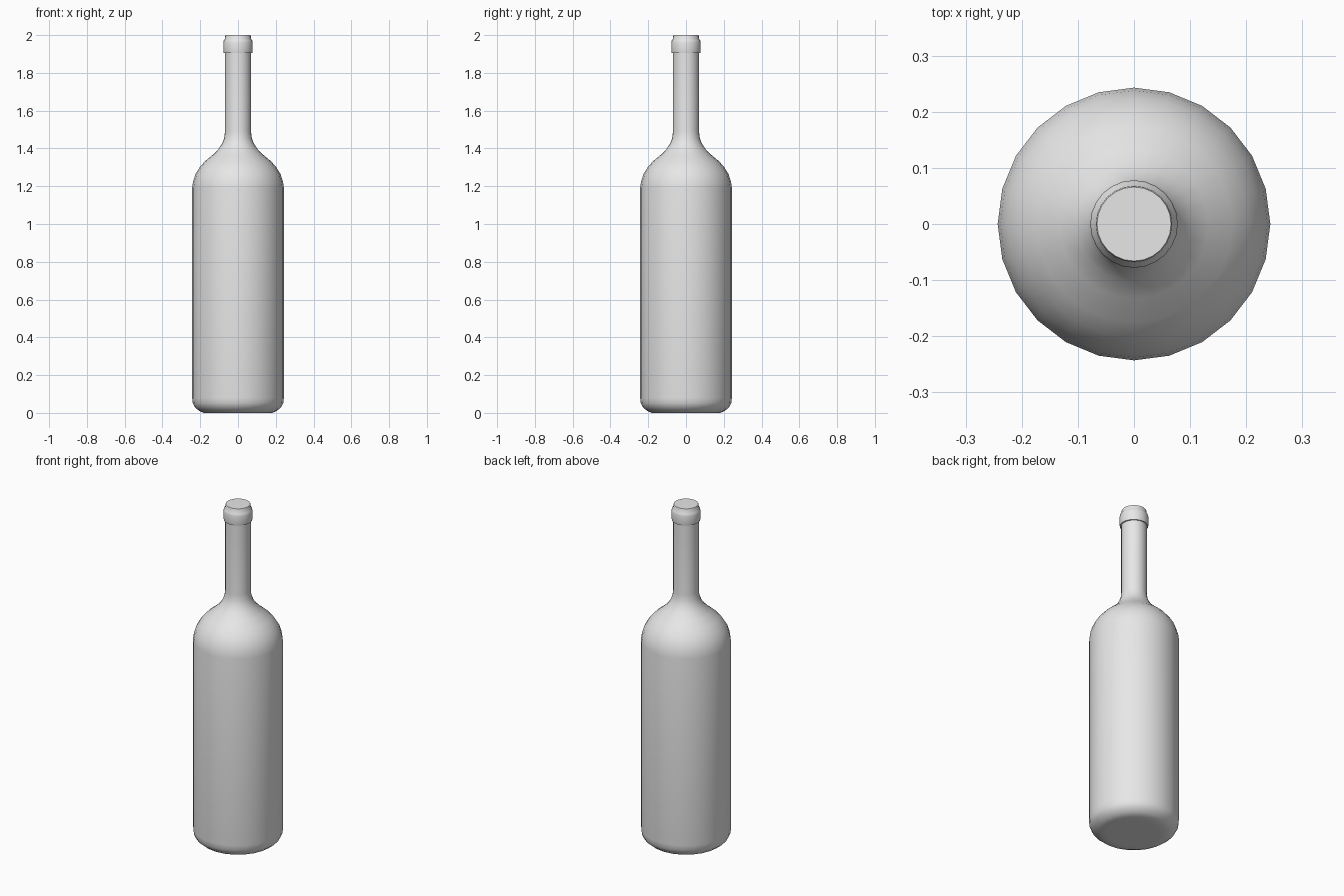
import bpy
import bmesh
import math

cube = bpy.data.objects.get("Cube")
if cube:
    bpy.data.objects.remove(cube, do_unlink=True)

SIDES = 24

glass = bpy.data.materials.new("plain_grey")
glass.use_nodes = True
grey = (0.8, 0.8, 0.8, 1)
glass.diffuse_color = grey
glass.node_tree.nodes["Principled BSDF"].inputs["Base Color"].default_value = grey


def lathe(name, profile):
    """Spin a (radius, height) profile about z and cap both ends."""
    bm = bmesh.new()
    rings = []
    for r, z in profile:
        rings.append([bm.verts.new((r * math.cos(a), r * math.sin(a), z))
                      for a in (math.tau * i / SIDES for i in range(SIDES))])
    for low, high in zip(rings, rings[1:]):
        for i in range(SIDES):
            j = (i + 1) % SIDES
            bm.faces.new((low[i], low[j], high[j], high[i]))
    bm.faces.new(rings[0][::-1])
    bm.faces.new(rings[-1])
    mesh = bpy.data.meshes.new(name)
    bm.to_mesh(mesh)
    bm.free()
    mesh.materials.append(glass)
    obj = bpy.data.objects.new(name, mesh)
    bpy.context.collection.objects.link(obj)
    bpy.ops.object.select_all(action="DESELECT")
    obj.select_set(True)
    bpy.context.view_layer.objects.active = obj
    bpy.ops.object.shade_smooth_by_angle(angle=math.radians(40))
    return obj


# Base, straight body, rounded shoulder, neck, lip and closed mouth
lathe("bottle", [
    (0.14, 0.0), (0.18, 0.0), (0.205, 0.01), (0.229, 0.03), (0.24, 0.052), (0.243, 0.08),
    (0.243, 1.19), (0.238, 1.225), (0.225, 1.265), (0.203, 1.3), (0.175, 1.332),
    (0.133, 1.367), (0.103, 1.397), (0.084, 1.426), (0.073, 1.455), (0.069, 1.49),
    (0.069, 1.905), (0.076, 1.905), (0.078, 1.915), (0.078, 1.96), (0.075, 1.972),
    (0.069, 1.98), (0.068, 1.995), (0.066, 2.0),
])
